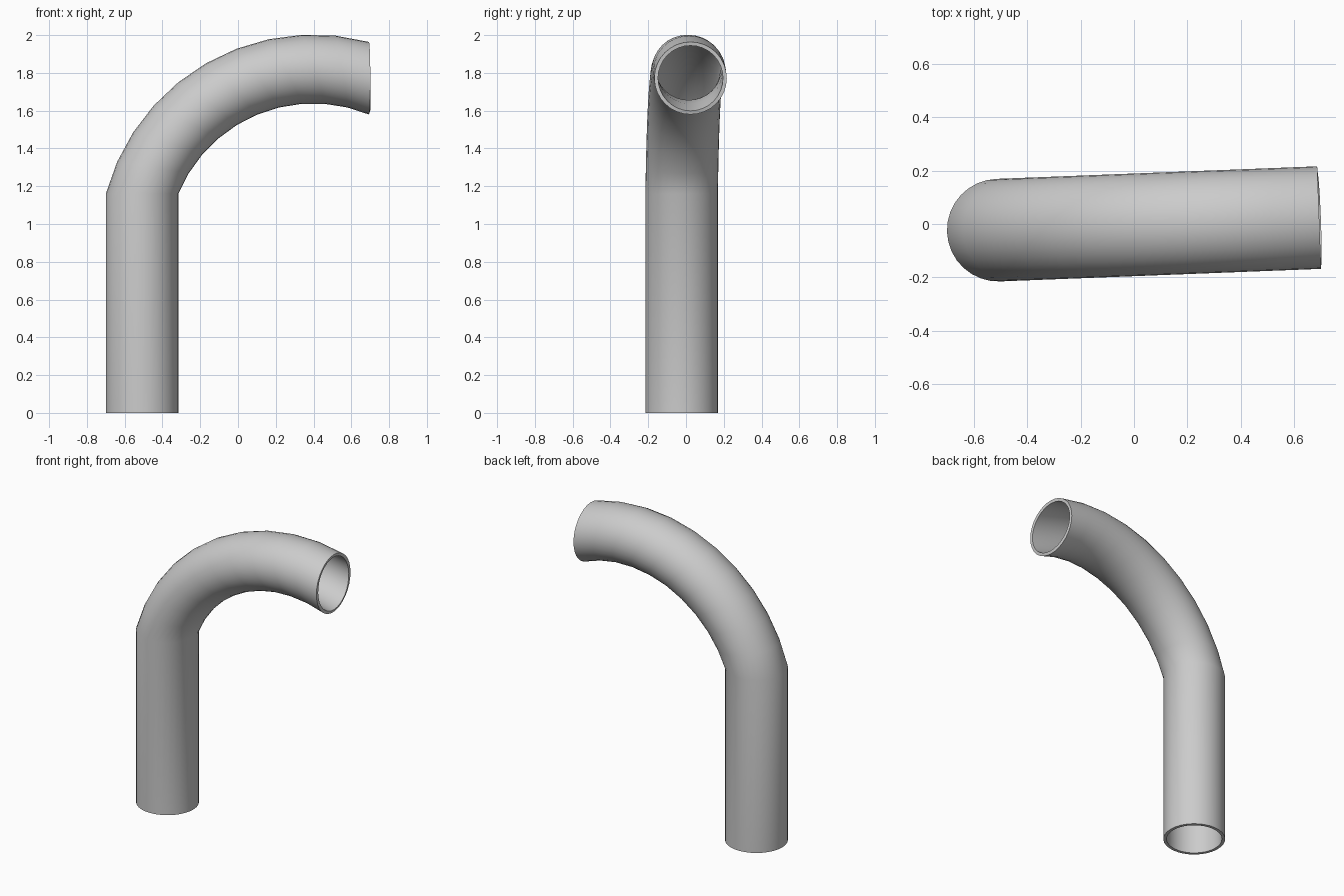
import bpy, bmesh
from math import radians, cos, sin
from mathutils import Vector, Matrix

if "Cube" in bpy.data.objects:
    bpy.data.objects.remove(bpy.data.objects["Cube"])

RADIUS, WALL, SIDES = 0.192, 0.02, 32
BEND_STEPS = 10
TILT = radians(2.24)              # pipe plane is turned slightly about z
BASE = Vector((-0.508, -0.023, 0))
STRAIGHT = 1.16                   # length of the upright run
PIVOT_OUT, PIVOT_DROP = 0.907, 0.295

bm = bmesh.new()

# Upright tube: a ring extruded straight up
ring = bmesh.ops.create_circle(bm, segments=SIDES, radius=RADIUS, cap_ends=False)
edges = list(bm.edges)
up = bmesh.ops.extrude_edge_only(bm, edges=edges)["geom"]
bmesh.ops.translate(bm, vec=(0, 0, STRAIGHT),
                    verts=[g for g in up if isinstance(g, bmesh.types.BMVert)])
top = [g for g in up if isinstance(g, bmesh.types.BMEdge)]

# Quarter-turn bend: spin the top ring about a pivot below it
pivot = (PIVOT_OUT, 0, STRAIGHT - PIVOT_DROP)
bmesh.ops.spin(bm, geom=top + list({v for e in top for v in e.verts}),
               cent=pivot, axis=(0, 1, 0), dvec=(0, 0, 0),
               angle=radians(90), steps=BEND_STEPS, use_duplicate=False)
bmesh.ops.remove_doubles(bm, verts=bm.verts, dist=0.0005)
bmesh.ops.recalc_face_normals(bm, faces=bm.faces)

# Make normals face outward on the open tube
f = min(bm.faces, key=lambda q: q.calc_center_median().x)
if f.normal.x > 0:
    bmesh.ops.reverse_faces(bm, faces=bm.faces)
bmesh.ops.transform(bm, matrix=Matrix.Translation(BASE) @ Matrix.Rotation(TILT, 4, 'Z'),
                    verts=bm.verts)

mesh = bpy.data.meshes.new("bent_pipe")
bm.to_mesh(mesh)
bm.free()
pipe = bpy.data.objects.new("bent_pipe", mesh)
bpy.context.collection.objects.link(pipe)

# Pipe wall, open at both ends
wall = pipe.modifiers.new("wall", 'SOLIDIFY')
wall.thickness = WALL
wall.offset = -1

bpy.context.view_layer.objects.active = pipe
pipe.select_set(True)
bpy.ops.object.modifier_apply(modifier="wall")
bpy.ops.object.shade_smooth_by_angle(angle=radians(40))
